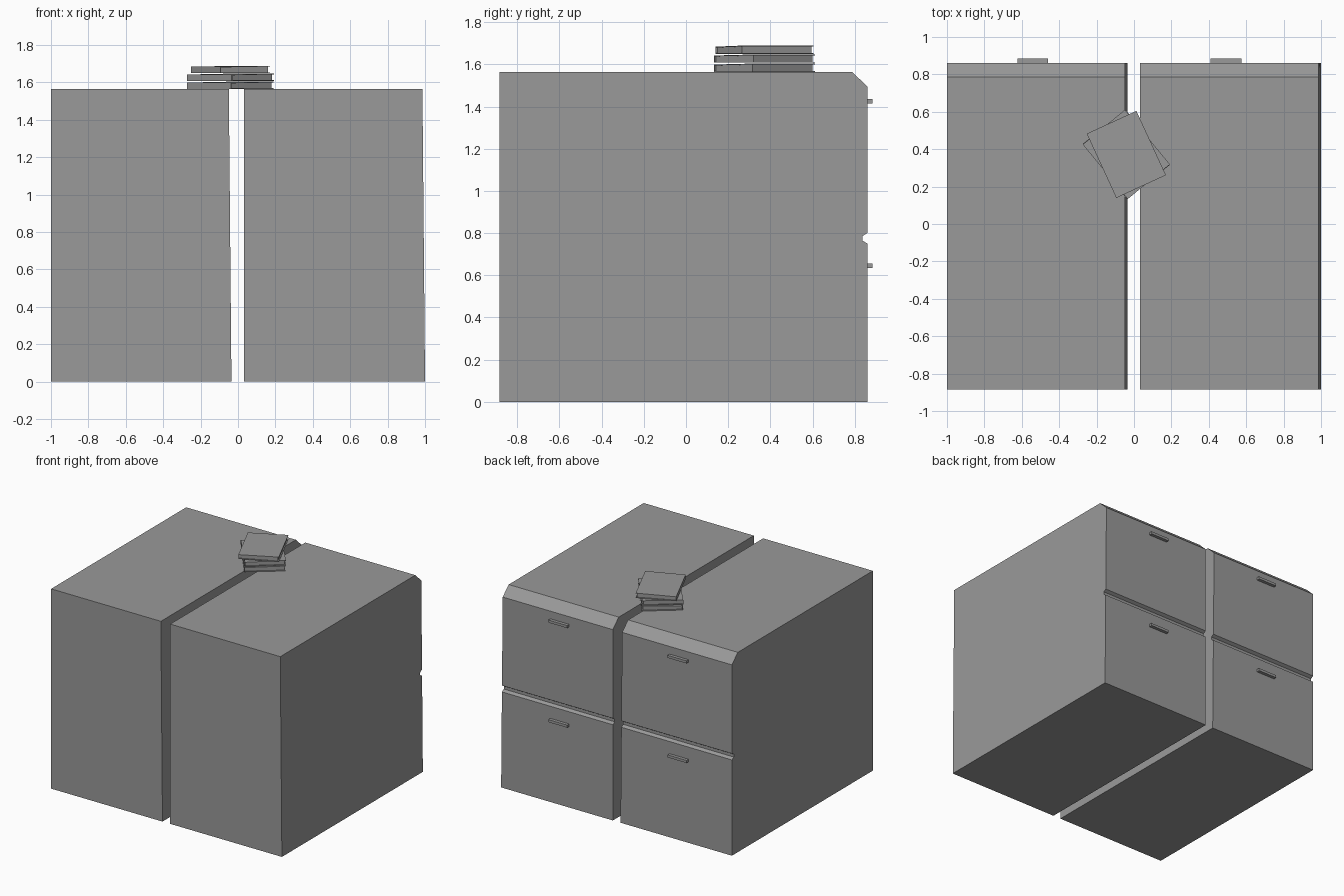
import bpy
import bmesh
from mathutils import Matrix, Vector
from math import radians

if "Cube" in bpy.data.objects:
    bpy.data.objects.remove(bpy.data.objects["Cube"])

# Mid-grey paint for every part
grey = bpy.data.materials.new("mid_grey")
grey.diffuse_color = (0.32, 0.32, 0.32, 1)
grey.use_nodes = True
grey.node_tree.nodes["Principled BSDF"].inputs["Base Color"].default_value = grey.diffuse_color


def prism(name, loop_a, loop_b, matrix=Matrix()):
    """Solid joining two matching point loops."""
    bm = bmesh.new()
    a = [bm.verts.new(p) for p in loop_a]
    b = [bm.verts.new(p) for p in loop_b]
    bm.faces.new(a)
    bm.faces.new(b[::-1])
    n = len(a)
    for i in range(n):
        bm.faces.new((a[i], b[i], b[(i + 1) % n], a[(i + 1) % n]))
    bmesh.ops.recalc_face_normals(bm, faces=bm.faces)
    mesh = bpy.data.meshes.new(name)
    bm.to_mesh(mesh)
    bm.free()
    mesh.materials.append(grey)
    obj = bpy.data.objects.new(name, mesh)
    obj.matrix_world = matrix
    bpy.context.collection.objects.link(obj)
    return obj


def box(name, lo, hi, matrix=Matrix()):
    rect = [(lo[0], lo[1]), (hi[0], lo[1]), (hi[0], hi[1]), (lo[0], hi[1])]
    return prism(name, [(x, y, lo[2]) for x, y in rect],
                 [(x, y, hi[2]) for x, y in rect], matrix)


# Cabinet side profile (y, z): chamfered top edge and groove between drawers
HEIGHT = 1.565
PROFILE = [(-0.885, 0), (0.86, 0), (0.86, 0.75), (0.837, 0.764), (0.837, 0.786),
           (0.86, 0.80), (0.86, 1.495), (0.787, HEIGHT), (-0.885, HEIGHT)]

for side, x0, x1, hx in (("left", -1.0, -0.035, -0.542), ("right", 0.032, 1.0, 0.492)):
    # The outer wall on +x leans in slightly toward the top
    prism(side + "_cabinet", [(x0, y, z) for y, z in PROFILE],
          [(x1 - 0.014 * z / HEIGHT, y, z) for y, z in PROFILE])
    # Drawer handles
    for level, z in (("lower", 0.645), ("upper", 1.425)):
        box(f"{side}_{level}_handle", (hx - 0.082, 0.855, z - 0.01),
            (hx + 0.082, 0.885, z + 0.01))

# Stack of books: cover profile (x, z) with spine on -x, plus recessed pages
W, D, T = 0.146, 0.189, 0.004
COVER = [(-W, 0), (W, 0), (W, T), (-W + T, T), (-W + T, 0.034 - T),
         (W, 0.039 - T), (W, 0.039), (-W, 0.034)]
PAGES = [(-W + T, T), (W - 0.008, T), (W - 0.008, 0.0388 - T), (-W + T, 0.034 - T)]
for i, (z, angle) in enumerate(((HEIGHT, 38.5), (1.608, 39.5), (1.65, 24.7))):
    m = Matrix.Translation(Vector((-0.041, 0.372, z))) @ Matrix.Rotation(radians(angle), 4, 'Z')
    for part, shape, d in (("cover", COVER, D), ("pages", PAGES, D - 0.008)):
        prism(f"book_{i + 1}_{part}", [(x, -d, h) for x, h in shape],
              [(x, d, h) for x, h in shape], m)
